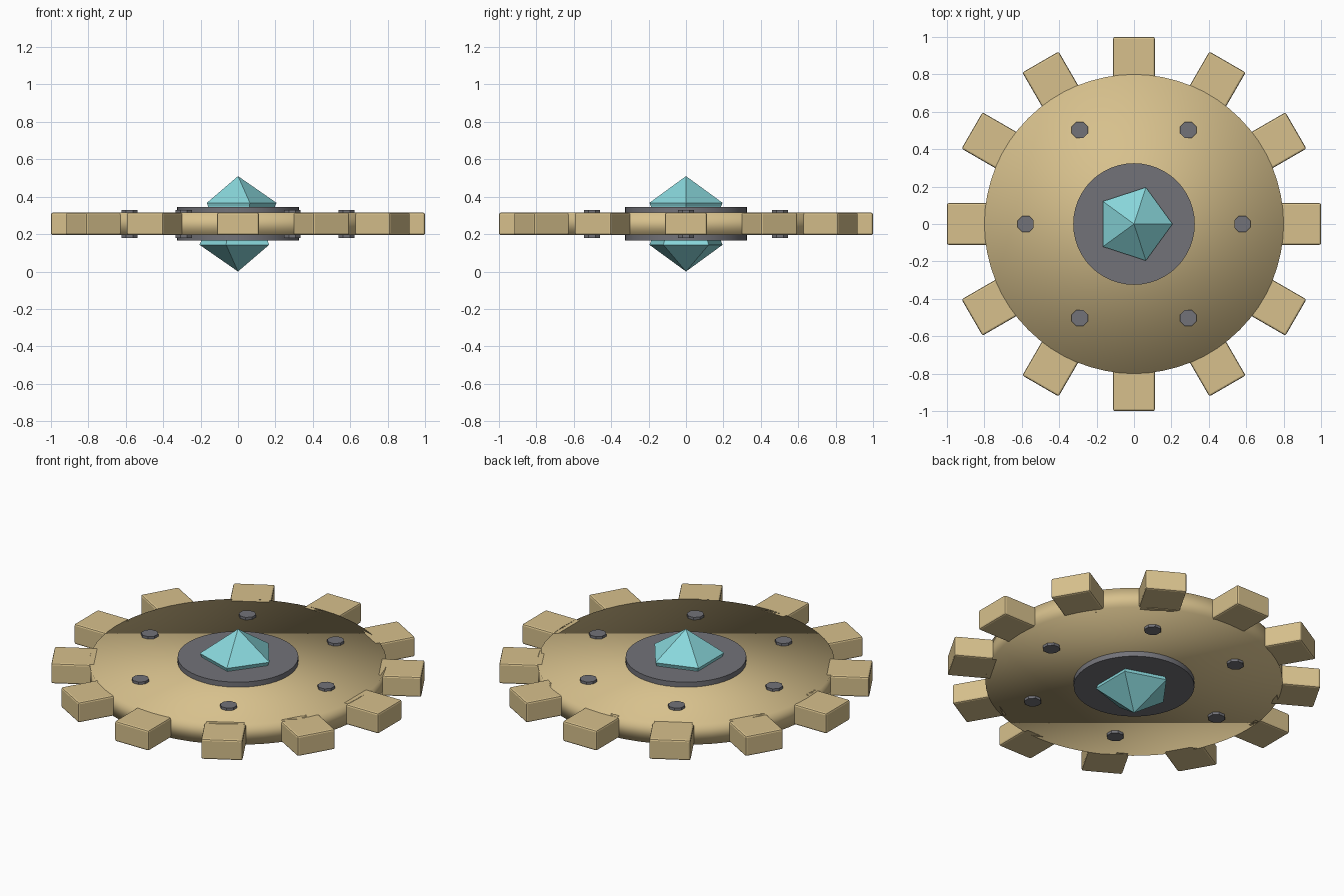
import bpy, bmesh, math
from mathutils import Matrix

if "Cube" in bpy.data.objects:
    bpy.data.objects.remove(bpy.data.objects["Cube"])

MID = 0.255  # height of the wheel's middle plane


def material(name, rgb):
    m = bpy.data.materials.new(name)
    m.diffuse_color = (*rgb, 1)
    m.use_nodes = True
    m.node_tree.nodes["Principled BSDF"].inputs["Base Color"].default_value = m.diffuse_color
    return m


gold = material("pale_gold", (0.68, 0.53, 0.265))
grey = material("dark_grey", (0.17, 0.17, 0.19))
cyan = material("crystal_cyan", (0.25, 0.68, 0.71))


def finish(name, bm, mat, bevel=0.0, segments=1):
    bmesh.ops.recalc_face_normals(bm, faces=bm.faces)
    me = bpy.data.meshes.new(name)
    bm.to_mesh(me)
    bm.free()
    me.materials.append(mat)
    ob = bpy.data.objects.new(name, me)
    bpy.context.collection.objects.link(ob)
    if bevel:
        mod = ob.modifiers.new("bevel", 'BEVEL')
        mod.width = bevel
        mod.segments = segments
    return ob


def smooth_by_angle(ob, angle):
    bpy.ops.object.select_all(action='DESELECT')
    ob.select_set(True)
    bpy.context.view_layer.objects.active = ob
    bpy.ops.object.shade_smooth_by_angle(angle=math.radians(angle))


def cylinder(name, radius, height, sides, mat, x=0, y=0, turn=0.0):
    bm = bmesh.new()
    place = Matrix.Translation((x, y, MID)) @ Matrix.Rotation(turn, 4, 'Z')
    bmesh.ops.create_cone(bm, cap_ends=True, segments=sides, radius1=radius,
                          radius2=radius, depth=height, matrix=place)
    return finish(name, bm, mat)


# Wheel body, softly shaded over its rim
disc = cylinder("wheel_disc", 0.8, 0.12, 64, gold)
for face in disc.data.polygons:
    face.use_smooth = True

# Twelve rectangular teeth, sunk into the rim
for i in range(12):
    bm = bmesh.new()
    bmesh.ops.create_cube(bm, size=1, matrix=(
        Matrix.Translation((0, 0, MID)) @ Matrix.Rotation(i * math.pi / 6, 4, 'Z')
        @ Matrix.Translation((0.88, 0, 0)) @ Matrix.Diagonal((0.24, 0.224, 0.12, 1))))
    tooth = finish(f"tooth_{i + 1}", bm, gold, 0.01, 2)

# Round hub through the centre
hub = cylinder("hub", 0.325, 0.18, 48, grey)
smooth_by_angle(hub, 30)

# Six octagonal bolts through the disc
for i in range(6):
    a = i * math.pi / 3
    cylinder(f"bolt_{i + 1}", 0.047, 0.15, 8, grey,
             0.58 * math.cos(a), 0.58 * math.sin(a), math.pi / 8)


# Five-sided crystals: short girdle inside the hub, then a point
def crystal(name, flip):
    bm = bmesh.new()
    rings = []
    for radius, z in ((0.19, 0.06), (0.198, 0.095), (0.206, 0.112)):
        rings.append([bm.verts.new((radius * math.cos(k * math.tau / 5),
                                    radius * math.sin(k * math.tau / 5), z))
                      for k in range(5)])
    tip = bm.verts.new((0, 0, 0.255))
    bm.faces.new(rings[0])
    for k in range(5):
        n = (k + 1) % 5
        for low, high in zip(rings, rings[1:]):
            bm.faces.new((low[k], low[n], high[n], high[k]))
        bm.faces.new((rings[-1][k], rings[-1][n], tip))
    turn = Matrix.Rotation(math.pi if flip else 0, 4, 'Y')
    bm.transform(Matrix.Translation((0, 0, MID)) @ turn)
    return finish(name, bm, cyan)


crystal("upper_crystal", False)
crystal("lower_crystal", True)
